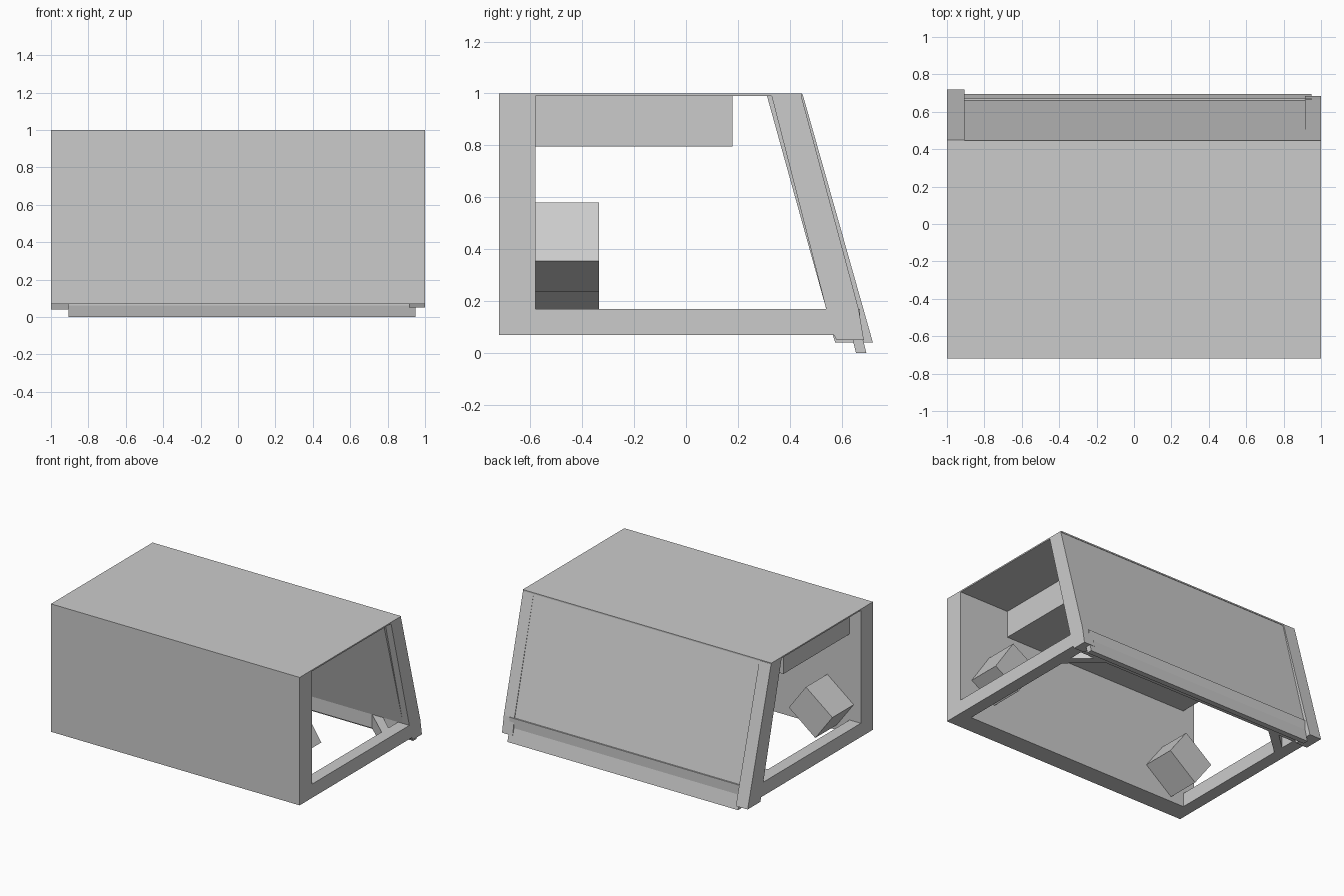
import bpy, bmesh

if "Cube" in bpy.data.objects:
    bpy.data.objects.remove(bpy.data.objects["Cube"])

grey = bpy.data.materials.new("grey")
grey.diffuse_color = (0.6, 0.6, 0.6, 1)
grey.use_nodes = True
grey.node_tree.nodes["Principled BSDF"].inputs["Base Color"].default_value = grey.diffuse_color


def prism(name, pts, a, b, axis="x"):
    """Extrude a flat outline from a to b along an axis."""
    place = {"x": lambda p, t: (t, p[0], p[1]),
             "y": lambda p, t: (p[0], t, p[1]),
             "z": lambda p, t: (p[0], p[1], t)}[axis]
    bm = bmesh.new()
    lo = [bm.verts.new(place(p, a)) for p in pts]
    hi = [bm.verts.new(place(p, b)) for p in pts]
    n = len(pts)
    bm.faces.new(lo)
    bm.faces.new(hi)
    for i in range(n):
        j = (i + 1) % n
        bm.faces.new((lo[i], lo[j], hi[j], hi[i]))
    bmesh.ops.recalc_face_normals(bm, faces=bm.faces)
    me = bpy.data.meshes.new(name)
    bm.to_mesh(me)
    bm.free()
    me.materials.append(grey)
    ob = bpy.data.objects.new(name, me)
    bpy.context.collection.objects.link(ob)
    return ob


def box(name, x0, x1, y0, y1, z0, z1):
    return prism(name, [(y0, z0), (y1, z0), (y1, z1), (y0, z1)], x0, x1)


# Front wall and thin roof
box("front_wall", -1, 1, -0.72, -0.58, 0.07, 0.995)
prism("roof", [(-0.72, 0.99), (0.447, 0.99), (0.447, 1), (-0.72, 1)], -1, 1)

# Side rails and corner braces
for side, s in (("left", -1), ("right", 1)):
    xs = sorted((s * 0.91, s * 1.0))
    box(side + "_rail", *xs, -0.58, 0.66, 0.07, 0.17)
    prism(side + "_corner_brace",
          [(s * 0.70, 0.54), (s * 0.91, 0.35), (s * 0.91, 0.43), (s * 0.79, 0.54)],
          0.07, 0.17, "z")

# Slanted rear posts, the left one standing slightly proud
prism("left_rear_post", [(0.33, 0.99), (0.45, 0.995), (0.72, 0.04),
                         (0.575, 0.04), (0.565, 0.07), (0.54, 0.17)], -1, -0.905)
prism("right_rear_post", [(0.33, 0.99), (0.443, 0.995), (0.665, 0.17), (0.685, 0.05),
                          (0.58, 0.05), (0.57, 0.07), (0.54, 0.17)], 0.915, 1)

# Slanted rear panel, the rail below it and the hanging skirt
prism("rear_panel", [(0.312, 0.99), (0.442, 0.995), (0.66, 0.17), (0.54, 0.17)],
      -0.905, 0.95)
box("rear_rail", -0.91, 0.91, 0.54, 0.65, 0.07, 0.17)
prism("rear_skirt", [(0.64, 0.17), (0.67, 0.17), (0.67, 0.10), (0.695, 0.0),
                     (0.655, 0.0), (0.64, 0.06)], -0.905, 0.95)

# Hanging block under the roof
box("ceiling_block", -0.91, 0.60, -0.58, 0.18, 0.795, 0.99)

# Tilted blocks on the inside of the front wall
prism("left_tilted_block", [(-0.943, 0.29), (-0.73, 0.455), (-0.593, 0.27),
                            (-0.805, 0.105)], -0.58, -0.335, "y")
prism("right_tilted_block", [(0.755, 0.58), (0.905, 0.355), (0.71, 0.235),
                             (0.56, 0.46)], -0.58, -0.335, "y")
